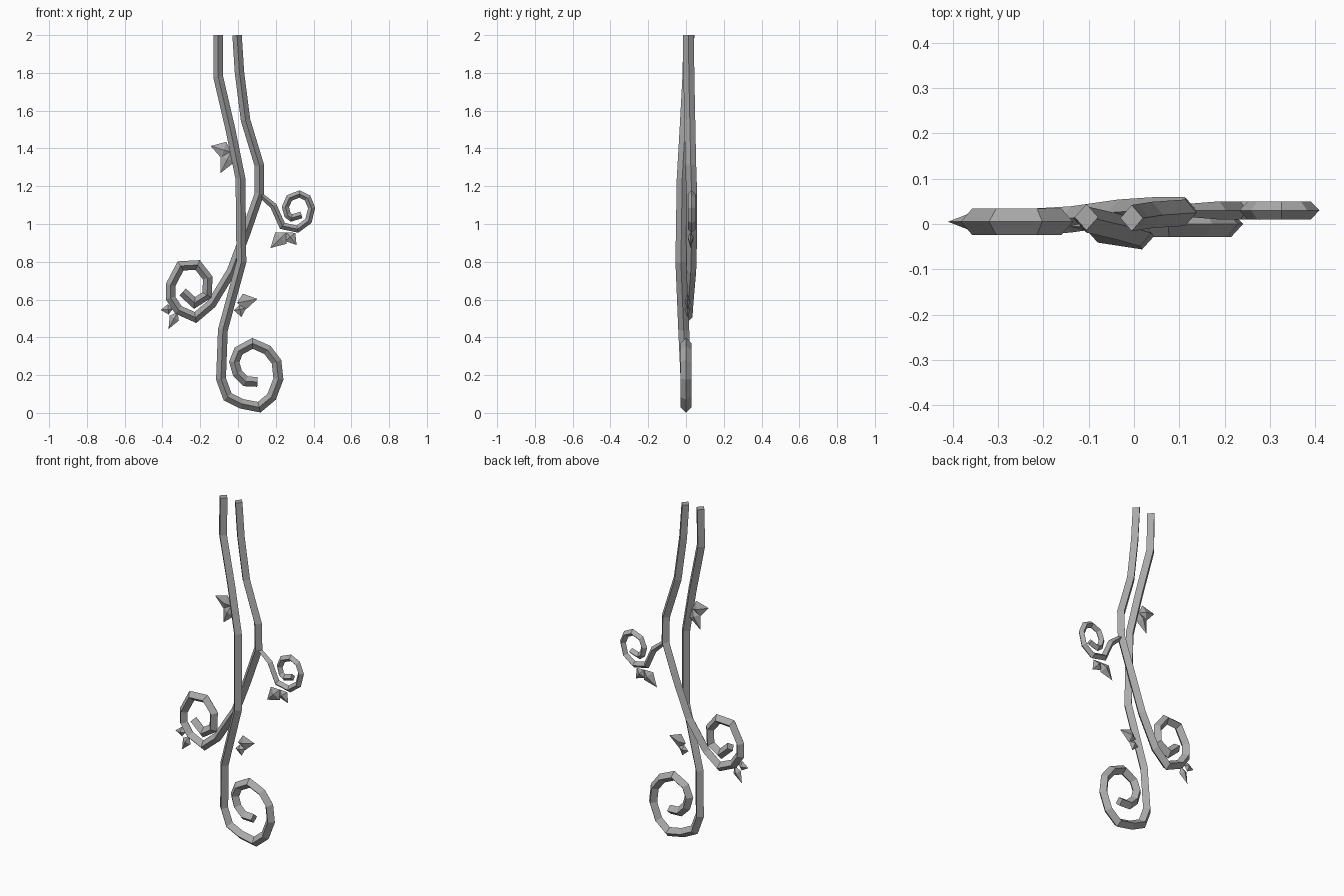
import bpy
import bmesh
from mathutils import Vector

cube = bpy.data.objects.get("Cube")
if cube:
    bpy.data.objects.remove(cube, do_unlink=True)

# One plain grey for the whole ornament
grey = bpy.data.materials.new("plain_grey")
grey.use_nodes = True
colour = (0.4, 0.4, 0.4, 1)
grey.diffuse_color = colour
grey.node_tree.nodes["Principled BSDF"].inputs["Base Color"].default_value = colour

DEPTH = Vector((0, 1, 0))


def finish(name, bm):
    """Turn a bmesh into a flat shaded object."""
    bmesh.ops.recalc_face_normals(bm, faces=bm.faces)
    mesh = bpy.data.meshes.new(name)
    bm.to_mesh(mesh)
    bm.free()
    mesh.materials.append(grey)
    obj = bpy.data.objects.new(name, mesh)
    bpy.context.collection.objects.link(obj)
    return obj


def side_of(direction):
    """Direction across a path, in the upright plane."""
    return direction.cross(DEPTH).normalized()


def vine(name, path, width, depth, start=1.0):
    """Sweep a diamond section along a path, with mitred corners."""
    points = [Vector(p) for p in path]
    bm = bmesh.new()
    rings = []
    for i, p in enumerate(points):
        before = side_of(p - points[i - 1]) if i else None
        after = side_of(points[i + 1] - p) if i + 1 < len(points) else None
        before, after = before or after, after or before
        across = (before + after).normalized()
        across *= width / max(across.dot(after), 0.7)
        scale = start if i == 0 else 1.0
        offsets = (across, DEPTH * depth, -across, -DEPTH * depth)
        ring = []
        for o in offsets:
            v = p + o * scale
            v.z = min(v.z, 2)
            ring.append(bm.verts.new(v))
        rings.append(ring)
    for a, b in zip(rings, rings[1:]):
        for k in range(4):
            n = (k + 1) % 4
            bm.faces.new((a[k], a[n], b[n], b[k]))
    bm.faces.new(rings[0])
    bm.faces.new(rings[-1])
    return finish(name, bm)


def leaf(name, base, tip, width, y):
    """Faceted kite leaf with a raised centre on both sides."""
    root = Vector((base[0], y, base[1]))
    end = Vector((tip[0], y, tip[1]))
    middle = root.lerp(end, 0.36)
    across = side_of(end - root) * width / 2
    bm = bmesh.new()
    rim = [bm.verts.new(v) for v in (root, middle + across, end, middle - across)]
    for sign in (-1, 1):
        peak = bm.verts.new(middle + DEPTH * sign * 0.016)
        for k in range(4):
            bm.faces.new((rim[k], rim[(k + 1) % 4], peak))
    return finish(name, bm)


# Long vine ending in the lowest curl
vine("long_vine", [
    (-.105, .015, 2), (-.105, .01, 1.78), (-.04, -.005, 1.5), (.013, -.02, 1.24),
    (.018, -.027, .8), (-.08, -.012, .44), (-.09, 0, .18), (-.055, 0, .085),
    (.02, 0, .048), (.112, 0, .03), (.178, 0, .085), (.214, 0, .18),
    (.204, 0, .27), (.156, 0, .333), (.077, 0, .368), (.003, 0, .328),
    (-.02, 0, .27), (-.003, 0, .21), (.04, 0, .167), (.103, 0, .164),
], 0.026, 0.029)

# Vine crossing behind, ending in the right curl
vine("crossing_vine", [
    (-.005, .013, 2), (.008, .015, 1.8), (.04, .02, 1.55), (.113, .025, 1.31),
    (.113, .03, 1.16), (.04, .03, .95), (-.035, .025, .75), (-.14, .01, .577),
    (-.225, .005, .505), (-.315, .005, .545), (-.357, .005, .608),
    (-.357, .005, .677), (-.304, .005, .778), (-.214, .005, .783),
    (-.16, .005, .714), (-.164, .005, .624), (-.23, .005, .582),
    (-.293, .005, .64),
], 0.025, 0.029)

# Thin side shoot ending in the left curl
shoot = [
    (.113, 1.16), (.188, 1.095), (.235, .99), (.315, .973), (.373, 1.016),
    (.39, 1.085), (.368, 1.138), (.325, 1.159), (.272, 1.138), (.251, 1.09),
    (.262, 1.048), (.283, 1.032), (.336, 1.048),
]
vine("side_shoot", [(x, .03, z) for x, z in shoot], 0.018, 0.02, start=0.7)

# Leaf pairs
leaf("upper_leaf_large", (-.036, 1.38), (-.145, 1.413), .09, -.005)
leaf("upper_leaf_small", (-.036, 1.385), (-.092, 1.27), .08, -.005)
leaf("shoot_leaf_large", (.257, .955), (.172, .873), .085, .025)
leaf("shoot_leaf_small", (.257, .955), (.31, .889), .07, .025)
leaf("curl_leaf_large", (-.32, .534), (-.368, .444), .055, .005)
leaf("curl_leaf_small", (-.346, .55), (-.41, .545), .055, .005)
leaf("lower_leaf_large", (-.005, .582), (.103, .603), .085, .008)
leaf("lower_leaf_small", (.006, .571), (.018, .508), .065, .008)
